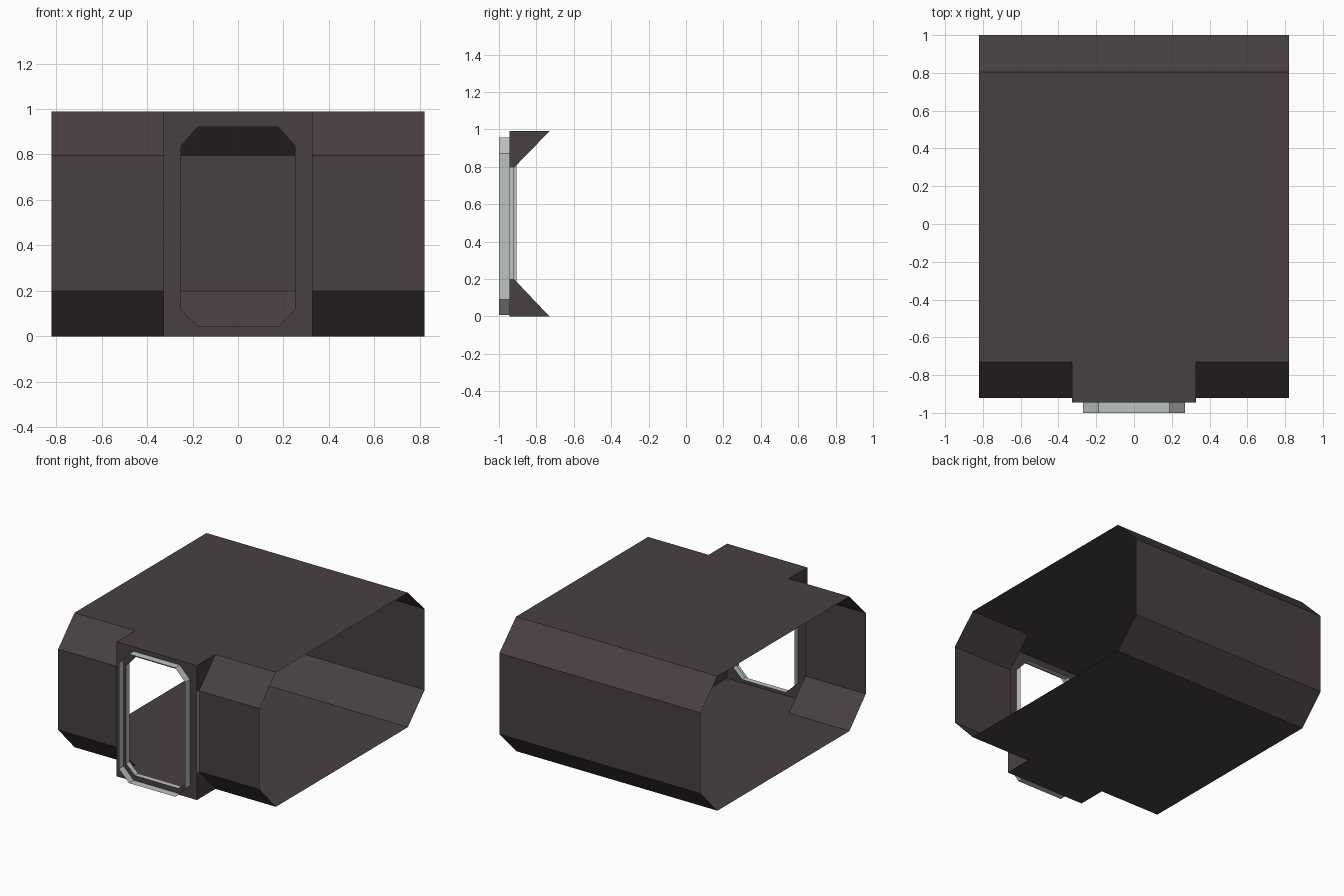
import bpy

if "Cube" in bpy.data.objects:
    bpy.data.objects.remove(bpy.data.objects["Cube"])


def material(name, rgb):
    m = bpy.data.materials.new(name)
    m.diffuse_color = (*rgb, 1)
    m.use_nodes = True
    m.node_tree.nodes["Principled BSDF"].inputs["Base Color"].default_value = m.diffuse_color
    return m


DARK = material("dark brown grey", (0.065, 0.051, 0.051))
LIGHT = material("light grey", (0.52, 0.55, 0.53))


def sheet(name, verts, faces, mat):
    me = bpy.data.meshes.new(name)
    me.from_pydata(verts, [], faces)
    me.materials.append(mat)
    ob = bpy.data.objects.new(name, me)
    bpy.context.collection.objects.link(ob)
    return ob


def extrude(name, profile, a, b, put, mat, closed=True):
    """Open-ended sheet swept from a to b along one axis."""
    n = len(profile)
    verts = [put(p, a) for p in profile] + [put(p, b) for p in profile]
    last = n if closed else n - 1
    faces = [(i, (i + 1) % n, n + (i + 1) % n, n + i) for i in range(last)]
    return sheet(name, verts, faces, mat)


def octagon(w, z0, z1, cx, c0, c1):
    """Doorway outline: half width, bottom, top, flat half width, corner heights."""
    return [(cx, z0), (w, c0), (w, c1), (cx, z1), (-cx, z1), (-w, c1), (-w, c0), (-cx, z0)]


W, TOP, LO, HI = 0.82, 0.99, 0.20, 0.795
FRONT, SLOPE, WALL, DOOR = -0.945, -0.73, -0.92, 0.327


def along_x(p, x):
    return (x, p[0], p[1])


def along_y(p, y):
    return (p[0], y, p[1])


# Floor, back wall and ceiling across the full width
extrude("room_shell", [(SLOPE, 0), (0.805, 0), (1, LO), (1, HI), (0.805, TOP), (SLOPE, TOP)],
        W, -W, along_x, DARK, closed=False)

for side, s in (("right", 1), ("left", -1)):
    # Front wall with its sloped top and bottom, beside the doorway
    extrude("front_wall_" + side, [(SLOPE, TOP), (WALL, HI), (WALL, LO), (SLOPE, 0)],
            s * W, s * DOOR, along_x, DARK, closed=False)
    # Triangular cheeks of the doorway bay
    for name, z, zc in (("upper", TOP, HI), ("lower", 0, LO)):
        sheet(f"bay_cheek_{name}_{side}",
              [(s * DOOR, y, h) for y, h in ((SLOPE, z), (FRONT, z), (FRONT, zc), (WALL, zc))],
              [(0, 1, 2, 3)], DARK)
    # Narrow jamb strip
    sheet("jamb_strip_" + side,
          [(s * DOOR, y, h) for y, h in ((FRONT, LO), (WALL, LO), (WALL, HI), (FRONT, HI))],
          [(0, 1, 2, 3)], LIGHT)

# Floor and ceiling of the doorway bay
for name, z in (("bay_floor", 0), ("bay_ceiling", TOP)):
    sheet(name, [(-DOOR, FRONT, z), (DOOR, FRONT, z), (DOOR, SLOPE, z), (-DOOR, SLOPE, z)],
          [(0, 1, 2, 3)], DARK)

# Front panel of the bay with the eight-sided opening
hole = octagon(0.25, 0.045, 0.92, 0.178, 0.115, 0.838)
rim = [(hole[0][0], 0), (DOOR, hole[1][1]), (DOOR, hole[2][1]), (hole[3][0], TOP)]
rim += [(-x, z) for x, z in reversed(rim)]
corners = [(DOOR, 0), (DOOR, TOP), (-DOOR, TOP), (-DOOR, 0)]
faces = []
for i in range(8):
    j = (i + 1) % 8
    quad = (i, 8 + i, 8 + j, j)
    if i % 2 == 0:
        quad = (i, 8 + i, 16 + i // 2, 8 + j, j)
    faces.append(quad)
sheet("door_panel", [along_y(p, FRONT) for p in hole + rim + corners], faces, DARK)

# Light door bands: outer one stands proud, inner one lines the opening
outer = octagon(0.27, 0.008, 0.957, 0.188, 0.09, 0.872)
extrude("outer_door_band", outer, -1, FRONT, along_y, LIGHT)
extrude("inner_door_band", hole, FRONT, -0.905, along_y, LIGHT)
